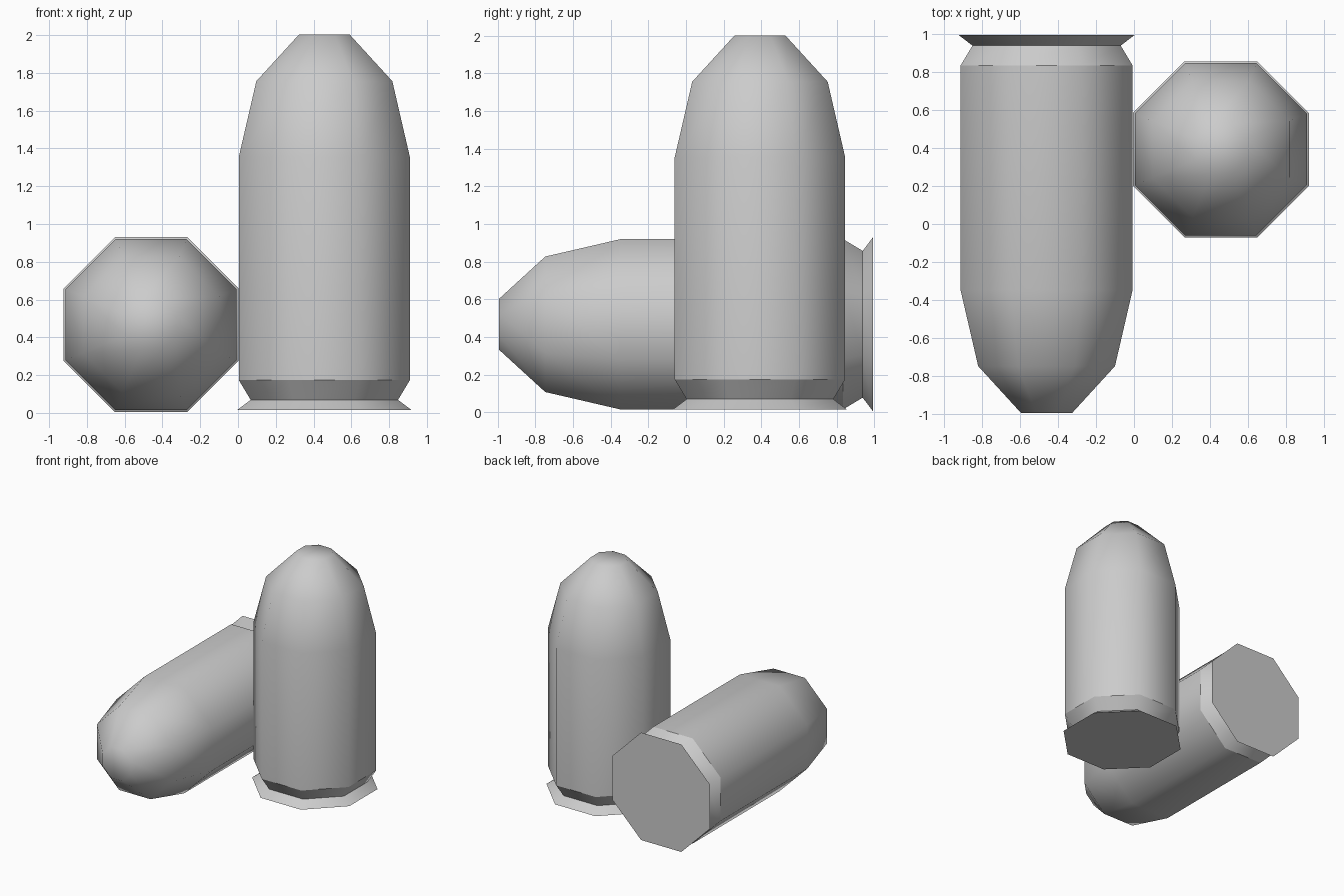
import bpy, bmesh, math
from mathutils import Matrix

cube = bpy.data.objects.get("Cube")
if cube:
    bpy.data.objects.remove(cube)

# Single grey metal colour
grey = bpy.data.materials.new("grey_metal")
grey.use_nodes = True
grey.diffuse_color = (0.6, 0.6, 0.6, 1)
grey.node_tree.nodes["Principled BSDF"].inputs["Base Color"].default_value = (0.6, 0.6, 0.6, 1)

SIDES = 8
# (flat-to-axis distance, height): rim, groove, case, nose
PROFILE = [(0.463, 0), (0.39, 0.055), (0.453, 0.16), (0.453, 1.34), (0.36, 1.742), (0.135, 1.988)]
HARD_RINGS = {0, 1, 2}


def cartridge(name, matrix):
    bm = bmesh.new()
    rings = []
    for apothem, z in PROFILE:
        r = apothem / math.cos(math.pi / SIDES)
        angles = [(i + 0.5) * math.tau / SIDES for i in range(SIDES)]
        rings.append([bm.verts.new((r * math.cos(a), r * math.sin(a), z)) for a in angles])
    # Side walls, base plate and nose cap
    for low, high in zip(rings, rings[1:]):
        for i in range(SIDES):
            j = (i + 1) % SIDES
            bm.faces.new((low[i], low[j], high[j], high[i]))
    bm.faces.new(rings[0][::-1])
    bm.faces.new(rings[-1])
    for face in bm.faces:
        face.smooth = True
    # Crisp edges around the rim and groove
    for k in HARD_RINGS:
        for i in range(SIDES):
            bm.edges.get((rings[k][i], rings[k][(i + 1) % SIDES])).smooth = False
    mesh = bpy.data.meshes.new(name)
    bm.to_mesh(mesh)
    bm.free()
    mesh.materials.append(grey)
    obj = bpy.data.objects.new(name, mesh)
    obj.matrix_world = matrix
    bpy.context.collection.objects.link(obj)


cartridge("standing_cartridge", Matrix.Translation((0.457, 0.393, 0.014)))
# Lying on its side, nose towards the front
cartridge("lying_cartridge", Matrix.Translation((-0.46, 0.994, 0.467)) @ Matrix.Rotation(math.pi / 2, 4, 'X'))
